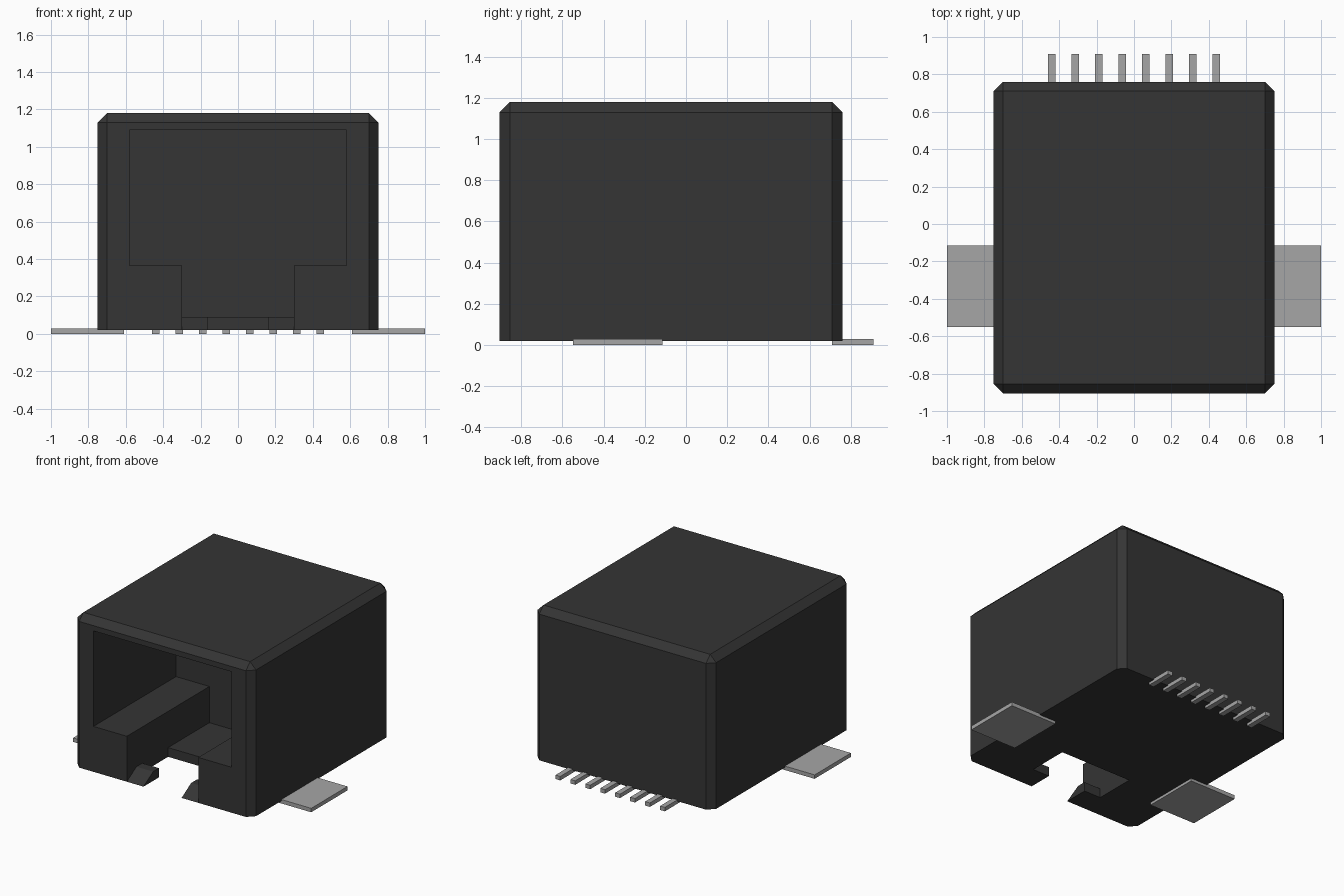
import bpy
import bmesh
from mathutils import Vector

default = bpy.data.objects.get("Cube")
if default:
    bpy.data.objects.remove(default, do_unlink=True)


def make_material(name, rgb):
    mat = bpy.data.materials.new(name)
    mat.use_nodes = True
    colour = (*rgb, 1.0)
    mat.diffuse_color = colour
    mat.node_tree.nodes["Principled BSDF"].inputs["Base Color"].default_value = colour
    return mat


black = make_material("black plastic", (0.035, 0.035, 0.035))
metal = make_material("grey metal", (0.38, 0.38, 0.38))


def finish(bm, name, mat):
    bmesh.ops.recalc_face_normals(bm, faces=bm.faces)
    mesh = bpy.data.meshes.new(name)
    bm.to_mesh(mesh)
    bm.free()
    mesh.materials.append(mat)
    obj = bpy.data.objects.new(name, mesh)
    bpy.context.collection.objects.link(obj)
    return obj


def prism(name, points, sweep, mat):
    """Extrude a closed 3D outline along a vector."""
    bm = bmesh.new()
    face = bm.faces.new([bm.verts.new(p) for p in points])
    new = bmesh.ops.extrude_face_region(bm, geom=[face])["geom"]
    verts = [g for g in new if isinstance(g, bmesh.types.BMVert)]
    bmesh.ops.translate(bm, verts=verts, vec=Vector(sweep))
    return finish(bm, name, mat)


def box(name, low, high, mat):
    (x0, y0, z0), (x1, y1, z1) = low, high
    outline = [(x0, y0, z0), (x1, y0, z0), (x1, y1, z0), (x0, y1, z0)]
    return prism(name, outline, (0, 0, z1 - z0), mat)


def apply_modifier(obj, mod):
    bpy.context.view_layer.objects.active = obj
    bpy.ops.object.modifier_apply(modifier=mod.name)


def cut(obj, cutter):
    mod = obj.modifiers.new("cut", "BOOLEAN")
    mod.operation = "DIFFERENCE"
    mod.solver = "EXACT"
    mod.object = cutter
    apply_modifier(obj, mod)
    bpy.data.objects.remove(cutter, do_unlink=True)


FRONT, BACK, BOTTOM, TOP = -0.905, 0.76, 0.02, 1.18
FLOOR, LEDGE, SLOT = 0.09, 0.365, 0.30

# Housing: box chamfered on every edge except those underneath
housing = box("housing", (-0.75, FRONT, BOTTOM), (0.75, BACK, TOP), black)
bm = bmesh.new()
bm.from_mesh(housing.data)
edges = [e for e in bm.edges if max(v.co.z for v in e.verts) > 1]
bmesh.ops.bevel(bm, geom=edges, offset=0.05, offset_type="OFFSET",
                segments=1, affect="EDGES")
bm.to_mesh(housing.data)
bm.free()

# Socket: wide chamber with a narrower latch channel below it
half = [(SLOT, FLOOR), (SLOT, LEDGE), (0.58, LEDGE), (0.58, 1.09)]
profile = half + [(-x, z) for x, z in reversed(half)]
cut(housing, prism("socket_cutter", [(x, -1.1, z) for x, z in profile],
                   (0, 1.185, 0), black))

# Opening through the floor at the front of the latch channel
cut(housing, box("slot_cutter", (-SLOT, -1.1, -0.2), (SLOT, -0.41, 0.2), black))

for side, label in ((1, "left"), (-1, "right")):
    # Latch lug with a sloped front, inside the channel
    lug = [(FRONT, BOTTOM), (-0.79, FLOOR), (-0.72, FLOOR), (-0.72, BOTTOM)]
    prism(f"{label}_latch_lug", [(side * 0.16, y, z) for y, z in lug],
          (side * (SLOT - 0.16), 0, 0), black)
    # Flat mounting pad under the housing
    inner, outer = sorted((side * 0.61, side * 1.0))
    box(f"{label}_mounting_pad", (inner, -0.55, 0), (outer, -0.115, 0.03), metal)

# Row of contact pins at the back
for i in range(8):
    x = (i - 3.5) * 0.1255
    box(f"contact_pin_{i + 1}", (x - 0.02, 0.71, 0), (x + 0.02, 0.91, 0.03), metal)
